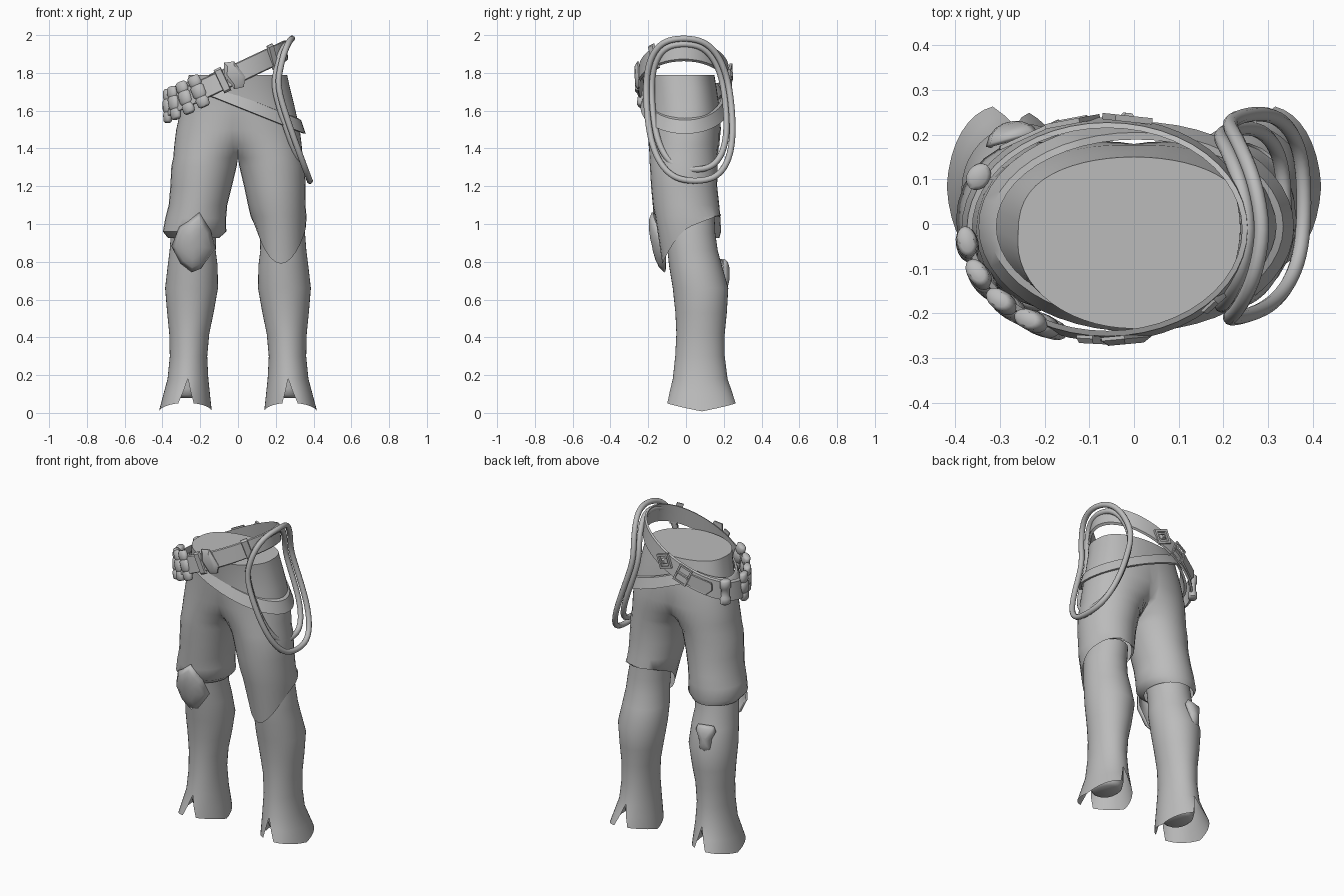
import bpy, bmesh, math
from math import sin, cos, pi, radians
from mathutils import Vector, Matrix

cube = bpy.data.objects.get("Cube")
if cube:
    bpy.data.objects.remove(cube)

mat = bpy.data.materials.new("plain grey")
mat.use_nodes = True
GREY = (0.5, 0.5, 0.5, 1)
mat.diffuse_color = GREY
mat.node_tree.nodes["Principled BSDF"].inputs["Base Color"].default_value = GREY


def finish(name, bm, angle=45, solid=0):
    bmesh.ops.remove_doubles(bm, verts=bm.verts, dist=0.0005)
    bmesh.ops.recalc_face_normals(bm, faces=bm.faces)
    me = bpy.data.meshes.new(name)
    bm.to_mesh(me)
    bm.free()
    ob = bpy.data.objects.new(name, me)
    bpy.context.collection.objects.link(ob)
    me.materials.append(mat)
    if solid:
        m = ob.modifiers.new("thickness", "SOLIDIFY")
        m.thickness = solid
    bpy.ops.object.select_all(action="DESELECT")
    ob.select_set(True)
    bpy.context.view_layer.objects.active = ob
    bpy.ops.object.shade_smooth_by_angle(angle=radians(angle))
    return ob


def loft(bm, rings, closed=False):
    rows = [[bm.verts.new(p) for p in ring] for ring in rings]
    n = len(rows[0])
    for a, b in zip(rows, rows[1:]):
        for i in range(n if closed else n - 1):
            j = (i + 1) % n
            bm.faces.new((a[i], a[j], b[j], b[i]))
    return rows


# Trousers: each half is an open ring that closes into a leg below the crotch
N = 28
HIPS = [  # z, centre x, radius x, centre y, radius y
    (1.79, 0, .26, -.042, .192), (1.72, .005, .27, -.03, .192),
    (1.62, .025, .275, -.018, .195), (1.5, .07, .257, -.01, .195),
    (1.42, .12, .217, -.01, .188), (1.35, .163, .18, -.012, .182),
    (1.305, .18, .173, -.012, .179), (1.2, .195, .163, -.01, .175)]
LEFT = [(1.1, .205, .152, 0, .175), (1.04, .215, .148, .01, .173), (None, .228, .132, .03, .155)]
RIGHT = [(1.1, .212, .155, 0, .176), (1.03, .224, .161, .005, .177),
         (.96, .23, .168, .01, .176), (.925, .235, .135, .028, .148)]


def hem(th):
    # pointed at the front, rising to the back
    front = max(0, -sin(th))
    return .99 + .06 * sin(th) - .14 * front ** 2


def half_ring(row, side):
    z, cx, rx, cy, ry = row
    t = pi if cx >= rx else math.acos(-cx / rx)
    power = .65 + .35 * min(1, cx / .165)  # flatter seat toward the waist
    out = []
    for i in range(N + 1):
        th = -t + 2 * t * i / N
        x = max(0, cx + rx * cos(th))
        s = sin(th)
        y = cy + ry * (s ** power if s > 0 else s)
        out.append((side * x, y, hem(th) if z is None else z))
    return out


bm = bmesh.new()
for side, lower in ((1, LEFT), (-1, RIGHT)):
    rows = loft(bm, [half_ring(r, side) for r in HIPS + lower])
    bm.faces.new(rows[0])
finish("trousers", bm, 50)

# Boots with a flared cuff, split at front and back
BOOT = [(1.06, .22, .115, .02, .13), (.95, .235, .12, .025, .13), (.86, .24, .122, .035, .133),
        (.78, .24, .132, .05, .14), (.66, .246, .14, .077, .147), (.53, .252, .123, .08, .136),
        (.42, .258, .106, .077, .128), (.3, .262, .099, .074, .131), (.18, .265, .108, .075, .145)]


def cuff(th):
    # narrow notches where the cuff faces front and back
    notch = max(0, 1 - abs(cos(th)) / .3)
    return .008 + .045 * abs(sin(th)) + .13 * notch


def boot(name, side):
    rings = []
    for z, cx, rx, cy, ry in BOOT:
        rings.append([(side * (cx + rx * cos(2 * pi * i / 40)), cy + ry * sin(2 * pi * i / 40), z)
                      for i in range(40)])
    for f in (.5, 1):
        ring = []
        for i in range(40):
            th = 2 * pi * i / 40
            z = .18 + (cuff(th) - .18) * f
            g = (.18 - z) / .15
            flare = .055 * (.8 + .5 * cos(th))
            ring.append((side * (.265 + .012 * g + (.108 + .028 * g) * cos(th)),
                         .075 + .008 * g + (.145 + flare * g) * sin(th), z))
        rings.append(ring)
    bm = bmesh.new()
    loft(bm, rings, True)
    finish(name, bm, 45)
    # closed leg stump inside the cuff
    bm = bmesh.new()
    prof = [(.3, .085), (.13, .085), (.095, .078), (.08, .06)]
    rows = loft(bm, [[(side * .265 + r * cos(k * pi / 12), .075 + 1.25 * r * sin(k * pi / 12), z)
                      for k in range(24)] for z, r in prof], True)
    bm.faces.new(rows[-1])
    finish(name + "_stump", bm)


boot("left_boot", 1)
boot("right_boot", -1)


# Belts: tilted bands around the hips
def belt_point(a, out=0):
    x = -.06 + (.308 + out) * cos(a)
    return Vector((x, -.012 + (.233 + out) * sin(a), 1.8 + .47 * x))


def strap_point(a, out=0):
    x = .005 + (.325 + out) * cos(a)
    return Vector((x, -.006 + (.207 + out) * sin(a), min(1.652 - .4 * x, 1.79 + .45 * x)))


def band(name, path, height, thick, lean):
    rings = []
    for i in range(48):
        a = 2 * pi * i / 48
        rings.append([path(a, o - lean * s) + Vector((0, 0, s * height / 2 * h))
                      for o, s, h in ((0, -1, 1), (0, 1, 1), (thick, 1, .9), (thick, -1, .9))])
    bm = bmesh.new()
    loft(bm, rings + rings[:1], True)
    finish(name, bm, 40)


band("main_belt", belt_point, .115, .012, .006)
band("hip_strap", strap_point, .07, .016, .012)


def on_belt(ob, deg, out=.014, roll=0):
    # local x runs along the belt, local y points outward
    a = radians(deg)
    p = belt_point(a, out)
    along = (belt_point(a - .02) - belt_point(a + .02)).normalized()
    n = Vector((cos(a) / .308, sin(a) / .233, 0)).normalized()
    n = (n - along * n.dot(along)).normalized()
    up = along.cross(n)
    ob.matrix_world = (Matrix.Translation(p) @ Matrix((along, n, up)).transposed().to_4x4()
                       @ Matrix.Rotation(roll, 4, "Y"))


def turned(name, profile, flat, sides=16):
    bm = bmesh.new()
    rows = loft(bm, [[(r * cos(2 * pi * k / sides), flat * r * sin(2 * pi * k / sides), z)
                      for k in range(sides)] for z, r in profile], True)
    bm.faces.new(rows[0])
    bm.faces.new(rows[-1])
    return finish(name, bm, 50)


# Row of padded cartridges with waisted middles
ROLL = [(-.088, .024), (-.08, .034), (-.045, .037), (-.034, .03), (-.024, .039),
        (.024, .039), (.034, .03), (.045, .037), (.08, .034), (.088, .024)]
for i, deg in enumerate((188, 208, 226, 242)):
    on_belt(turned(f"cartridge_{i + 1}", ROLL, .65), deg, .008)
VIAL = [(-.075, .022), (-.068, .032), (-.035, .032), (-.025, .024),
        (.02, .024), (.03, .032), (.07, .032), (.078, .022)]
on_belt(turned("rear_vial", VIAL, .8), 152, .018, radians(15))


def plate(name, outline, depth, inner=.7):
    # bevelled plate from an outline, raised toward local +y
    rings = [[(x * s, y, z * s) for x, z in outline]
             for s, y in ((1, 0), (1, depth * .4), (inner, depth))]
    bm = bmesh.new()
    rows = loft(bm, rings, True)
    bm.faces.new(rows[0])
    bm.faces.new(rows[-1])
    return finish(name, bm, 35)


def frame(name, w, h, bar):
    bm = bmesh.new()
    rings = []
    for sx, sz in ((-1, -1), (1, -1), (1, 1), (-1, 1), (-1, -1)):
        rings.append([(sx * (w + o), y, sz * (h + o))
                      for o, y in ((0, 0), (bar, 0), (bar, bar), (0, bar))])
    loft(bm, rings, True)
    return finish(name, bm, 30)


# Front clasp and its keepers, rear buckle and ornament
HEX = [(-.05, -.035), (-.02, -.08), (.03, -.07), (.05, .02), (.02, .08), (-.03, .065)]
on_belt(plate("front_clasp", HEX, .02), 277, .006)
BAR = [(-.02, -.068), (.02, -.068), (.02, .068), (-.02, .068)]
on_belt(plate("clasp_keeper", BAR, .018, .85), 266, .006)
on_belt(plate("side_keeper", BAR, .016, .85), 320, .006)
on_belt(frame("rear_buckle", .032, .045, .011), 104, .01)
on_belt(plate("buckle_prong", [(-.04, -.005), (.04, -.005), (.04, .005), (-.04, .005)], .014, .9), 104, .01)
on_belt(frame("ornament_frame", .03, .03, .014), 82, .01, radians(45))
on_belt(plate("ornament_stud", [(-.022, 0), (0, -.022), (.022, 0), (0, .022)], .02, .5), 82, .01)
TAIL = [(-.07, -.04), (.06, -.035), (.06, .035), (-.07, .04), (-.09, 0)]
on_belt(plate("belt_tail", TAIL, .009, .95), 121, .013)


# Coiled rope: two hanging loops draped over the belt, drifting backward as they fall
def rope(name, half_w, top, bottom, shift):
    cu = bpy.data.curves.new(name, "CURVE")
    cu.dimensions = "3D"
    cu.bevel_depth = .0165
    cu.bevel_resolution = 3
    cu.resolution_u = 3
    sp = cu.splines.new("NURBS")
    n = 24
    sp.points.add(n - 1)
    sp.use_cyclic_u = True
    for i, pt in enumerate(sp.points):
        a = 2 * pi * i / n
        c, s = cos(a), sin(a)
        y = half_w * math.copysign(abs(c) ** .75, c)
        z = (top + bottom) / 2 + (top - bottom) / 2 * math.copysign(abs(s) ** .8, s)
        f = (2 - z) / .75
        x = .262 - .3 * f + .42 * f * f if f < .35 else .2 + .168 * ((f - .35) / .65) ** 1.1
        x += shift + .03 * max(0, 1 - abs(y) / .24) * (f < .5)
        pt.co = (x, y - .014 + .06 * f, z, 1)
    ob = bpy.data.objects.new(name, cu)
    bpy.context.collection.objects.link(ob)
    cu.materials.append(mat)


rope("outer_rope_loop", .226, 1.985, 1.225, .004)
rope("inner_rope_loop", .196, 1.955, 1.285, -.018)

# Knee guard on the right knee, and a small guard on the right calf
KNEE = [(-.03, .17), (.03, .12), (.075, .09), (.118, -.02), (.07, -.11), (.01, -.155),
        (-.04, -.135), (-.115, -.03), (-.09, .07), (-.065, .11)]


def guard(name, outline, depth, loc, turn, tilt, wrap):
    bm = bmesh.new()
    rings = []
    for s, y in ((1, 0), (.8, .6), (.5, .9), (.2, 1)):
        rings.append([(x * s, y * depth - wrap * (x * s) ** 2, z * s) for x, z in outline])
    rows = loft(bm, rings, True)
    bm.faces.new(rows[-1])
    ob = finish(name, bm, 60, .012)
    ob.matrix_world = (Matrix.Translation(loc) @ Matrix.Rotation(turn, 4, "Z")
                       @ Matrix.Rotation(tilt, 4, "X"))


guard("knee_guard", KNEE, .035, (-.235, -.148, .895), pi, radians(-12), 2.5)
CALF = [(-.05, .085), (.045, .085), (.062, .05), (.038, -.01), (.035, -.07), (0, -.09),
        (-.04, -.07), (-.038, 0), (-.062, .05)]
guard("calf_guard", CALF, .026, (-.275, .203, .73), radians(14), 0, 4)
